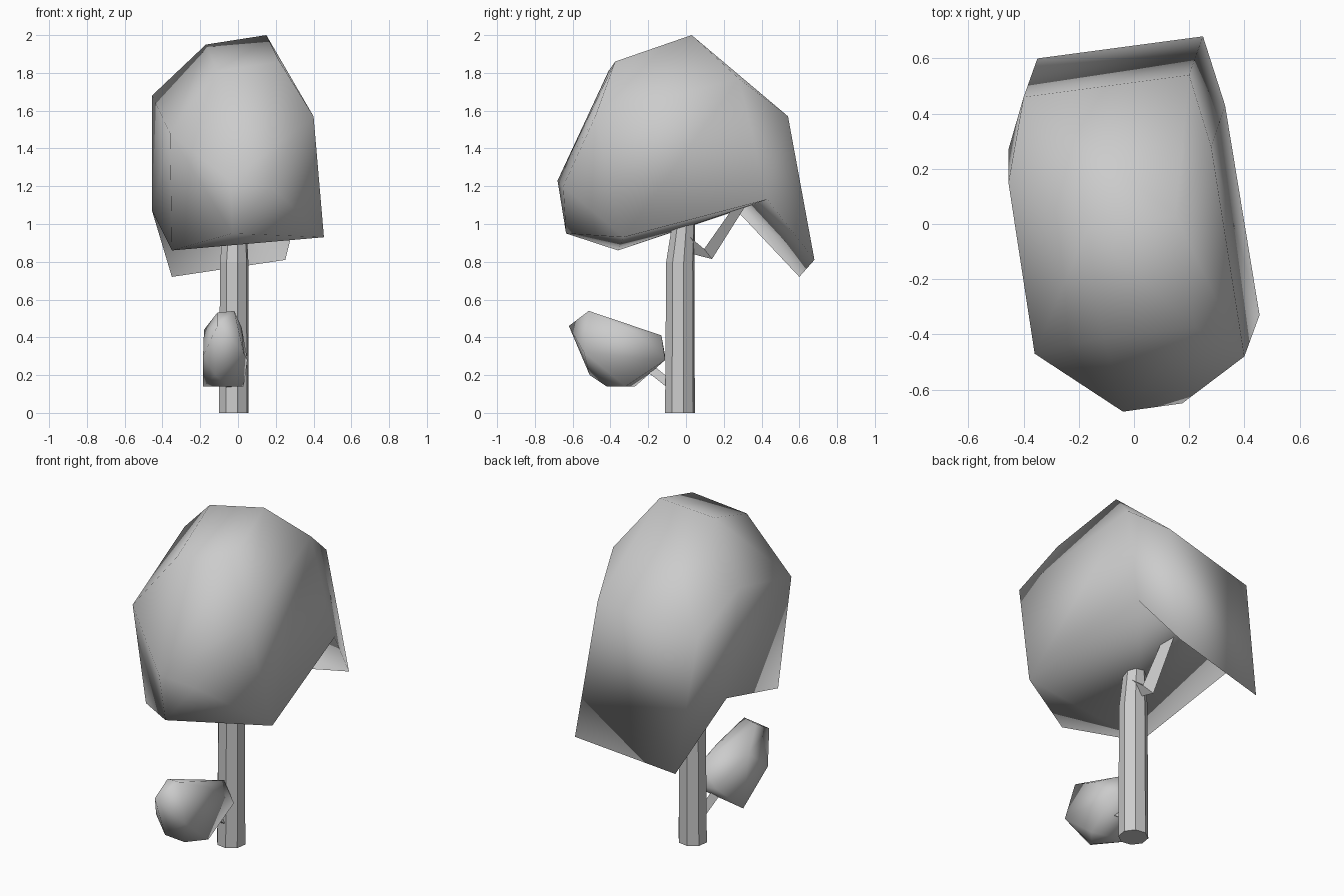
import bpy, bmesh
from math import cos, sin, tau
from mathutils import Vector

if "Cube" in bpy.data.objects:
    bpy.data.objects.remove(bpy.data.objects["Cube"])


def finish(bm, name, smooth):
    bmesh.ops.recalc_face_normals(bm, faces=bm.faces[:])
    for f in bm.faces:
        f.smooth = smooth
    me = bpy.data.meshes.new(name)
    bm.to_mesh(me)
    bm.free()
    ob = bpy.data.objects.new(name, me)
    bpy.context.collection.objects.link(ob)
    return ob


def hull(points):
    """Faceted foliage clump wrapped around corner points."""
    bm = bmesh.new()
    verts = [bm.verts.new(p) for p in points]
    res = bmesh.ops.convex_hull(bm, input=verts)
    junk = [g for g in res["geom_interior"] + res["geom_unused"]
            if isinstance(g, bmesh.types.BMVert)]
    bmesh.ops.delete(bm, geom=list(set(junk)), context='VERTS')
    return bm


def tube(name, path, sides, turn=0.0, axis=None):
    """Polygonal limb; path holds (centre, radius). Fixed axis keeps rings level."""
    bm = bmesh.new()
    rings = []
    for i, (c, r) in enumerate(path):
        a = Vector(path[max(i - 1, 0)][0])
        b = Vector(path[min(i + 1, len(path) - 1)][0])
        d = Vector(axis) if axis else (b - a).normalized()
        u = Vector((1, 0, 0))
        u = (u - d * u.dot(d)).normalized()
        w = d.cross(u)
        rings.append([bm.verts.new(Vector(c) + r * (u * cos(t) + w * sin(t)))
                      for t in (tau * (k + turn) / sides for k in range(sides))])
    for lo, hi in zip(rings, rings[1:]):
        for k in range(sides):
            n = (k + 1) % sides
            bm.faces.new((lo[k], lo[n], hi[n], hi[k]))
    bm.faces.new(rings[0][::-1])
    bm.faces.new(rings[-1])
    return finish(bm, name, False)


# trunk, leaning slightly at the top
tube("trunk", [((-.022, -.032, 0), .081), ((-.02, -.03, .8), .077),
               ((-.016, -.014, .98), .064), ((-.012, -.004, 1.06), .055)],
     8, 0.3, axis=(0, 0, 1))

# side branches
tube("upper_branch", [((-.02, .0, .91), .06), ((-.02, .11, .85), .045),
                      ((-.02, .32, 1.16), .03)], 3, 0.75)
tube("lower_branch", [((-.03, -.07, .13), .03), ((-.05, -.17, .21), .03),
                      ((-.06, -.26, .26), .02)], 3, 0.75)

# main canopy: back corners and underside edge of the overhang come first
back = [(.20, .54, 1.57), (-.40, .46, 1.48), (-.455, .27, 1.07), (.33, .43, 1.13)]
crown = [(.15, .03, 2.0), (-.17, -.02, 1.95), (.22, -.375, 1.86), (-.11, -.41, 1.81),
         (.28, .28, 1.77), (-.455, .15, 1.68), (.40, -.48, 1.57), (-.36, -.47, 1.48),
         (-.04, -.68, 1.23), (.175, -.65, 1.2), (-.03, -.635, .95),
         (.455, -.33, .93), (-.35, -.36, .86)]
bm = hull(back + crown)


def at(p):
    return min(bm.verts, key=lambda v: (v.co - Vector(p)).length)


tr, tl, bl, br = (at(p) for p in back)
core = {tr, tl, bl, br}
bmesh.ops.delete(bm, geom=[f for f in bm.faces if set(f.verts) <= core],
                 context='FACES_ONLY')

# drooping overhang at the back of the canopy
al = bm.verts.new((-.35, .60, .72))
ar = bm.verts.new((.25, .68, .81))
for f in ((tr, tl, al, ar), (tr, ar, br), (tl, bl, al), (bl, br, ar, al)):
    bm.faces.new(f)
finish(bm, "canopy", True)

# small leaf clump low on the front
finish(hull([(-.02, -.515, .54), (-.11, -.62, .46), (-.11, -.5, .53), (-.185, -.5, .3),
             (-.185, -.27, .14), (-.12, -.51, .2), (-.055, -.42, .14), (.03, -.32, .14),
             (.05, -.11, .28), (0, -.13, .41), (.02, -.32, .45), (.03, -.54, .32),
             (-.18, -.33, .44), (-.12, -.11, .3)]), "small_leaf_clump", True)
